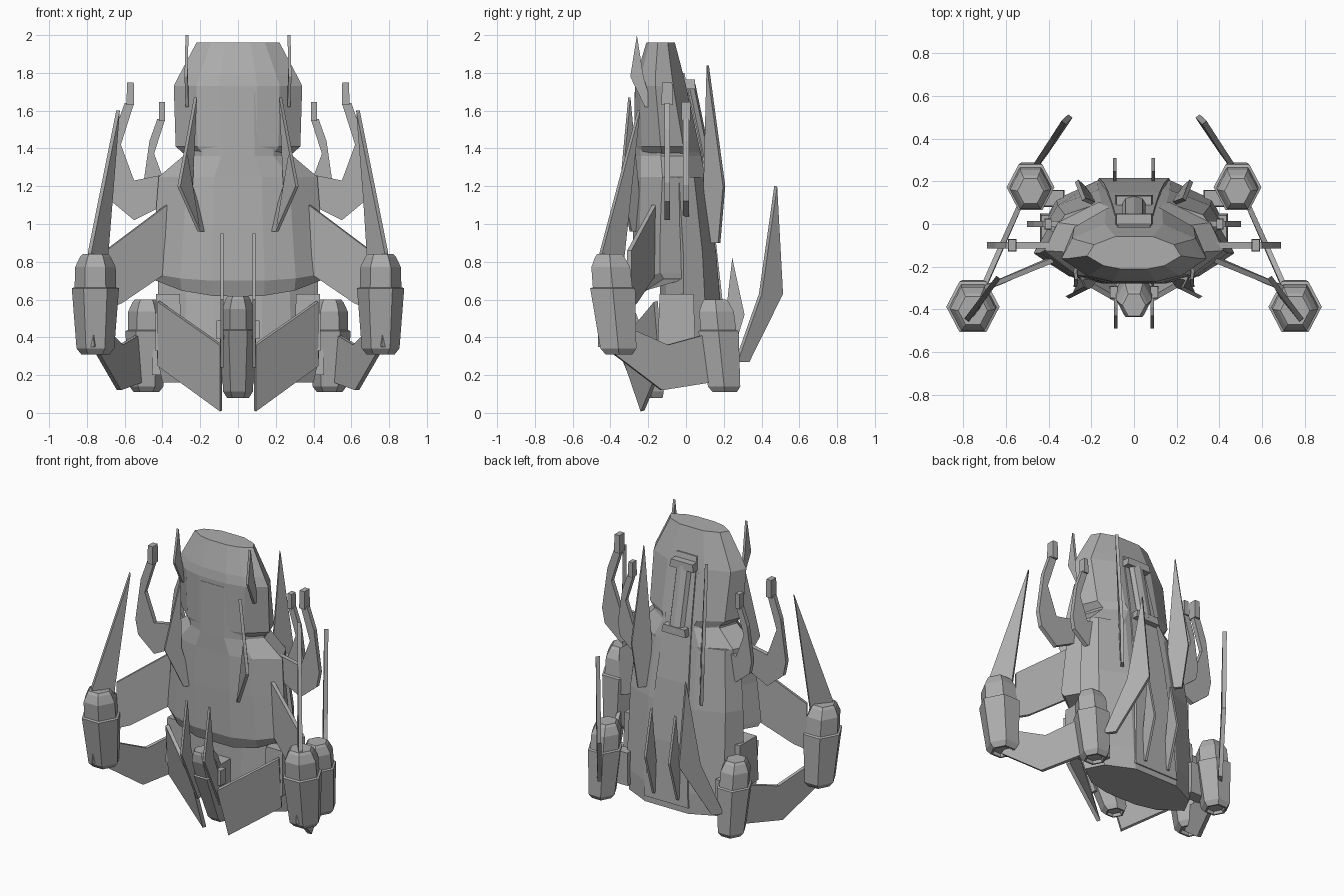
import bpy
import bmesh
from math import cos, sin, pi
from mathutils import Vector

if "Cube" in bpy.data.objects:
    bpy.data.objects.remove(bpy.data.objects["Cube"])

SIDES = {"left": 1, "right": -1}

hull_grey = bpy.data.materials.new("hull_grey")
hull_grey.use_nodes = True
grey = (.42, .42, .42, 1)
hull_grey.diffuse_color = grey
hull_grey.node_tree.nodes["Principled BSDF"].inputs["Base Color"].default_value = grey


def loft(name, rings):
    """Skin a list of equal-length point rings and cap both ends."""
    bm = bmesh.new()
    rows = [[bm.verts.new(point) for point in ring] for ring in rings]
    count = len(rows[0])
    for lower, upper in zip(rows, rows[1:]):
        for i in range(count):
            j = (i + 1) % count
            bm.faces.new((lower[i], lower[j], upper[j], upper[i]))
    bm.faces.new(rows[0])
    bm.faces.new(rows[-1])
    bmesh.ops.recalc_face_normals(bm, faces=bm.faces)
    mesh = bpy.data.meshes.new(name)
    bm.to_mesh(mesh)
    bm.free()
    mesh.materials.append(hull_grey)
    part = bpy.data.objects.new(name, mesh)
    bpy.context.collection.objects.link(part)


def polygon(centre, rx, ry, sides=6):
    """Horizontal regular polygon with its first corner towards +x."""
    x, y, z = centre
    return [(x + rx * cos(turn), y + ry * sin(turn), z)
            for turn in (k * 2 * pi / sides for k in range(sides))]


def back_line(z):
    """The back of the hull leans forward in a gentle curve."""
    return .21 - .07 * z * z


def hull_ring(z, width, front, rise=0, inset=0):
    """Ten-sided lens section; rise lifts the outer corners, inset pulls in the back."""
    back = back_line(z) - inset
    half = [(.3, 0, 0), (.65, .1, .3), (1, .4, 1), (.85, .75, 1), (.4, 1, 1)]
    right = [(width * across, front + (back - front) * depth, z + rise * lift)
             for across, depth, lift in half]
    return right + [(-x, y, height) for x, y, height in reversed(right)]


def plate(name, outline, thickness=.024):
    """Flat panel from an outline, made on both sides of the model."""
    for side, sign in SIDES.items():
        points = [Vector((sign * x, y, z)) for x, y, z in outline]
        normal = Vector()
        for a, b in zip(points, points[1:] + points[:1]):
            normal += a.cross(b)
        offset = normal.normalized() * thickness / 2
        loft(f"{side}_{name}", [[p - offset for p in points], [p + offset for p in points]])


def blade(name, tip, knee, foot, outward, breadth, thickness=.016):
    """Pointed blade, broadest at the knee and narrower at the foot."""
    tip, knee, foot = Vector(tip), Vector(knee), Vector(foot)
    reach = Vector((*outward, 0)).normalized() * breadth / 2
    waist = tip.lerp(knee, .6)
    plate(name, [tip, waist + reach * .6, knee + reach, foot + reach * .5,
                 foot - reach * .6, knee - reach, waist - reach * .6], thickness)


def box(name, centre, size, taper=.9):
    """Block that narrows slightly towards its top."""
    x, y, z = centre
    wide, deep, tall = (length / 2 for length in size)
    corners = ((-1, -1), (1, -1), (1, 1), (-1, 1))
    loft(name, [[(x + a * wide * scale, y + b * deep * scale, z + end * tall)
                 for a, b in corners] for end, scale in ((-1, 1), (1, taper))])


def side_boxes(name, centre, size):
    x, y, z = centre
    for side, sign in SIDES.items():
        box(f"{side}_{name}", (sign * x, y, z), size)


def pod(name, x, y, bottom, top, radius, lean=.05):
    """Six-sided engine pod with a recessed nozzle, collar and domed cap."""
    profile = ((.04, .45), (0, .5), (0, .6), (.06, .8), (.66, 1),
               (.67, .88), (.87, .86), (.97, .66), (1, .55))
    loft(name, [polygon((x, y + (.5 - f) * lean, bottom + f * (top - bottom)),
                        radius * r, radius * r * 1.1) for f, r in profile])


def claw(name, root, size):
    """Hooked fin with a small block at its tip."""
    x, y, z = root
    outline = ((.2, .62), (.25, .62), (.3, .48), (.34, .2), (.32, .1), (.2, 0),
               (0, .1), (0, .25), (.2, .21), (.27, .4))
    plate(name, [(x + across * size, y, z + up * size) for across, up in outline], .03)
    side_boxes(f"{name}_tip", (x + .22 * size, y, z + .67 * size),
               (.04 * size, .06 * size, .12 * size))


# Main hull: head, overhanging front shell, rear block and spine
loft("head", [hull_ring(1.34, .25, -.26), hull_ring(1.41, .33, -.27),
              hull_ring(1.73, .34, -.27), hull_ring(1.79, .31, -.26),
              hull_ring(1.96, .22, -.21)])
loft("front_shell", [hull_ring(.62, .46, -.25, .09, .1), hull_ring(.7, .47, -.28, .04, .1),
                     hull_ring(1, .44, -.28, 0, .06), hull_ring(1.25, .42, -.275),
                     hull_ring(1.36, .29, -.275), hull_ring(1.7, .28, -.272)])
loft("rear_block", [hull_ring(.16, .4, -.13), hull_ring(.3, .43, -.15),
                    hull_ring(.85, .42, -.13), hull_ring(1.25, .38, -.13)])

spine_rings = []
for height in (.2, .6, 1, 1.4, 1.8):
    half_width = .22 - .07 * height
    back = back_line(height) + .008
    spine_rings.append([(-half_width, back - .1, height), (half_width, back - .1, height),
                        (half_width * .8, back, height), (-half_width * .8, back, height)])
loft("spine", spine_rings)

# Rear pipe with end caps
pipe_ends = {"lower": (0, .1, 1.33), "upper": (0, .015, 1.74)}
loft("rear_pipe", [polygon(end, .055, .035, 8) for end in pipe_ends.values()])
for label, end in pipe_ends.items():
    box(f"{label}_pipe_cap", end, (.18, .07, .05))

# Engine pods
pod("front_pod", 0, -.28, .08, .62, .098, .2)
for side, sign in SIDES.items():
    pod(f"{side}_outer_pod", sign * .755, -.38, .31, .84, .125)
    pod(f"{side}_rear_pod", sign * .485, .18, .11, .6, .112)

# Blocks joining the pods to the hull
box("front_pylon", (0, -.18, .35), (.1, .2, .26))
side_boxes("front_pod_bracket", (.095, -.32, .44), (.04, .06, .1))
side_boxes("side_block", (.37, -.05, .48), (.14, .2, .3))
side_boxes("rear_mount", (.39, .12, .31), (.13, .08, .22))

# Wings between the hull and the pods
plate("upper_wing", [(.38, -.17, 1.1), (.7, -.3, .86), (.7, -.3, .55),
                     (.62, -.27, .58), (.4, -.17, .73)])
plate("lower_wing", [(.74, -.38, .31), (.63, -.13, .12), (.52, .12, .16),
                     (.52, .12, .42), (.62, -.1, .36), (.7, -.28, .44)])
plate("front_wing", [(.09, -.23, .01), (.42, -.13, .25), (.42, -.16, .59), (.09, -.35, .36)])

# Spikes rising from the pods
blade("outer_spike", (.635, -.25, 1.6), (.74, -.39, .85), (.75, -.43, .35),
      (.6, -.8), .15, .024)
blade("rear_spike", (.33, .475, 1.2), (.34, .45, .63), (.44, .3, .27), (-.6, .8), .14, .026)
blade("front_pod_blade", (.085, -.43, .95), (.085, -.44, .6), (.085, -.29, .24), (0, -1), .1)

# Claw fins at the shoulders
claw("large_claw", (.35, -.1, 1.02), 1)
claw("small_claw", (.22, 0, 1.04), .83)

# Blades on the hull: top, chest, back and tail
blade("top_blade", (.27, -.26, 2), (.275, -.26, 1.78), (.27, -.2, 1.62), (0, -1), .07)
blade("chest_blade", (.225, -.3, 1.67), (.28, -.3, 1.2), (.19, -.27, .96), (.6, -.8), .11, .02)
blade("back_blade", (.235, .115, 1.84), (.23, .15, 1.2), (.22, .15, .9), (.6, .8), .13, .02)
blade("tail_blade", (.09, .245, .82), (.09, .26, .52), (.09, .2, .24), (0, 1), .1)
